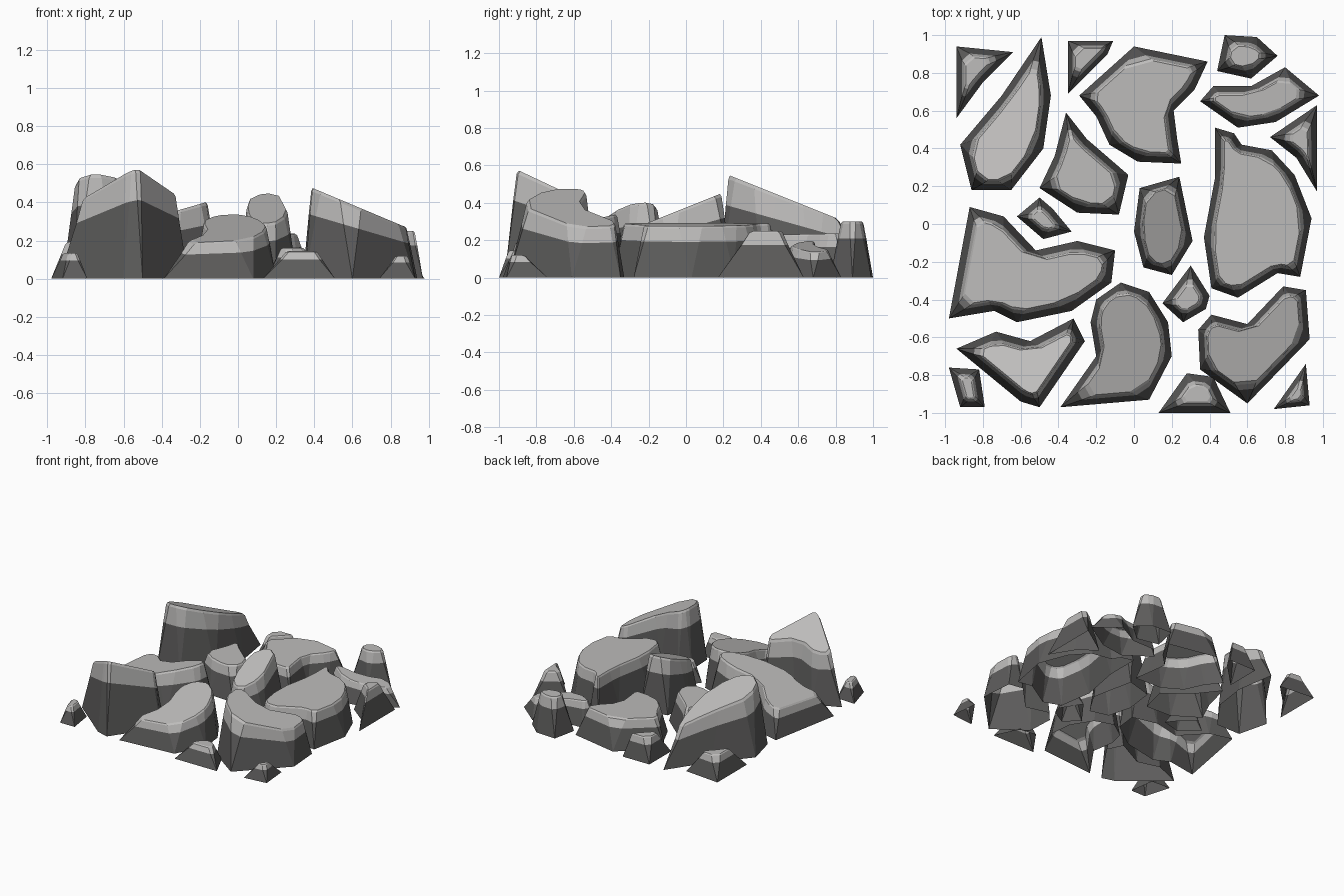
import bpy, bmesh
from mathutils import Vector

if "Cube" in bpy.data.objects:
    bpy.data.objects.remove(bpy.data.objects["Cube"])


def material(name, value):
    m = bpy.data.materials.new(name)
    m.diffuse_color = (value, value * 0.985, value * 0.97, 1)
    m.use_nodes = True
    m.node_tree.nodes["Principled BSDF"].inputs["Base Color"].default_value = m.diffuse_color
    return m


LIGHT = material("light stone", 0.51)
DARK = material("dark stone", 0.11)


def inset(pts, d):
    """Shrink a counter-clockwise outline by d with limited mitres."""
    out = []
    for i, p in enumerate(pts):
        a = (p - pts[i - 1]).normalized()
        b = (pts[(i + 1) % len(pts)] - p).normalized()
        n1, n2 = Vector((-a.y, a.x)), Vector((-b.y, b.x))
        n = (n1 + n2).normalized()
        out.append(p + n * d / max(n.dot(n1), 0.3))
    return out


def chamfer(pts, f):
    """Cut every corner of an outline, giving two points per corner."""
    out = []
    for i, p in enumerate(pts):
        a, b = pts[i - 1] - p, pts[(i + 1) % len(pts)] - p
        cut = f * min(0.09, 0.33 * min(a.length, b.length))
        out += [p + a.normalized() * cut, p + b.normalized() * cut]
    return out


def rock(name, plane, d, *outline):
    """Open-bottomed rock: ground outline, dark wall, light band, sloped cap.
    plane = (height at origin, slope along x, slope along y)."""
    pts = [Vector(p) for p in outline]
    area = sum(pts[i - 1].cross(pts[i]) for i in range(len(pts)))
    if area < 0:
        pts.reverse()
    n = len(pts)
    bm = bmesh.new()
    base = [bm.verts.new((p.x, p.y, 0)) for p in pts]
    rings = []
    for level, f in ((0.7, 0.6), (0.96, 0.85), (1, 1.0)):
        ring = []
        for p in chamfer(inset(pts, d * f), f):
            z = level * (plane[0] + plane[1] * p.x + plane[2] * p.y)
            ring.append(bm.verts.new((p.x, p.y, z)))
        rings.append(ring)
    # dark wall: a quad per side and a wedge per corner
    r = rings[0]
    for i in range(n):
        j = (i + 1) % n
        for vs in ((base[i], base[j], r[2 * j], r[2 * i + 1]),
                   (base[i], r[2 * i + 1], r[2 * i])):
            bm.faces.new(vs).material_index = 1
    # light band and cap
    for lo, hi in zip(rings, rings[1:]):
        for i in range(2 * n):
            j = (i + 1) % (2 * n)
            bm.faces.new((lo[i], lo[j], hi[j], hi[i]))
    bm.faces.new(rings[-1])
    me = bpy.data.meshes.new(name)
    bm.to_mesh(me)
    bm.free()
    me.materials.append(LIGHT)
    me.materials.append(DARK)
    bpy.context.collection.objects.link(bpy.data.objects.new(name, me))


# Large rocks
rock("left_back_rock", (0.64, 0, -0.4), 0.055,
     (-.49, .99), (-.44, .68), (-.48, .4), (-.65, .18), (-.86, .18), (-.92, .42), (-.7, .68))
rock("back_rock", (0.22, 0, 0.02), 0.055,
     (0, .94), (.39, .86), (.32, .71), (.21, .6), (.23, .44), (.25, .32), (.02, .33),
     (-.13, .42), (-.2, .57), (-.29, .68))
rock("right_rock", (0.31, -0.04, 0), 0.05,
     (.43, .51), (.53, .48), (.57, .42), (.73, .39), (.85, .26), (.94, .03), (.88, -.28),
     (.76, -.26), (.55, -.39), (.41, -.34), (.37, -.07), (.43, .25))
rock("left_rock", (0.45, 0.29, 0), 0.06,
     (-.87, .09), (-.69, .04), (-.52, -.14), (-.3, -.09), (-.1, -.14), (-.12, -.31),
     (-.33, -.46), (-.62, -.52), (-.74, -.46), (-.98, -.5))
rock("front_left_rock", (0.14, 0.13, -0.56), 0.06,
     (-.94, -.66), (-.73, -.57), (-.55, -.62), (-.32, -.5), (-.26, -.62), (-.5, -.97), (-.6, -.94))
rock("front_rock", (0.44, 0.03, 0.27), 0.05,
     (-.07, -.31), (.08, -.36), (.18, -.52), (.2, -.7), (.08, -.93), (-.39, -.97),
     (-.2, -.7), (-.23, -.52), (-.2, -.4))
rock("front_right_rock", (0.64, -0.42, 0), 0.05,
     (.34, -.56), (.41, -.48), (.6, -.53), (.79, -.33), (.91, -.35), (.93, -.61), (.6, -.95), (.35, -.77))

# Medium rocks
rock("inner_left_rock", (0.26, 0, 0), 0.055,
     (-.36, .59), (-.25, .45), (-.03, .26), (-.08, .05), (-.3, .06), (-.5, .19), (-.42, .36))
rock("centre_rock", (0.375, 0, 0.4), 0.045,
     (.03, .19), (.24, .25), (.31, -.09), (.2, -.27), (.05, -.23), (0, -.04))
rock("right_back_rock", (0.255, -0.135, 0), 0.05,
     (.35, .65), (.42, .73), (.62, .73), (.8, .83), (.98, .68), (.75, .54), (.55, .51))
rock("back_tower", (0.3, 0, 0), 0.055,
     (.48, 1.0), (.65, .99), (.76, .89), (.62, .77), (.44, .81))
rock("right_wedge", (0.25, 0, 0), 0.055, (.97, .63), (.97, .17), (.86, .35), (.72, .46))

# Small stones
rock("back_left_stone", (0.18, 0, 0), 0.05, (-.94, .94), (-.64, .91), (-.8, .75), (-.94, .56))
rock("back_stone", (0.19, 0, 0), 0.04, (-.35, .97), (-.11, .97), (-.14, .9), (-.35, .69))
rock("gap_stone", (0.15, 0, 0), 0.05,
     (-.5, .14), (-.43, .08), (-.33, -.04), (-.48, -.08), (-.62, .04))
rock("inner_stone", (0.16, 0, 0), 0.05,
     (.3, -.22), (.4, -.38), (.38, -.45), (.26, -.52), (.15, -.42))
rock("front_stone", (0.145, 0, 0), 0.06,
     (.28, -.79), (.42, -.81), (.51, -1), (.13, -1))
rock("front_left_stone", (0.135, 0, 0), 0.05,
     (-.98, -.76), (-.82, -.77), (-.79, -.97), (-.92, -.97))
rock("front_right_stone", (0.12, 0, 0), 0.04, (.91, -.74), (.93, -.96), (.74, -.98))
